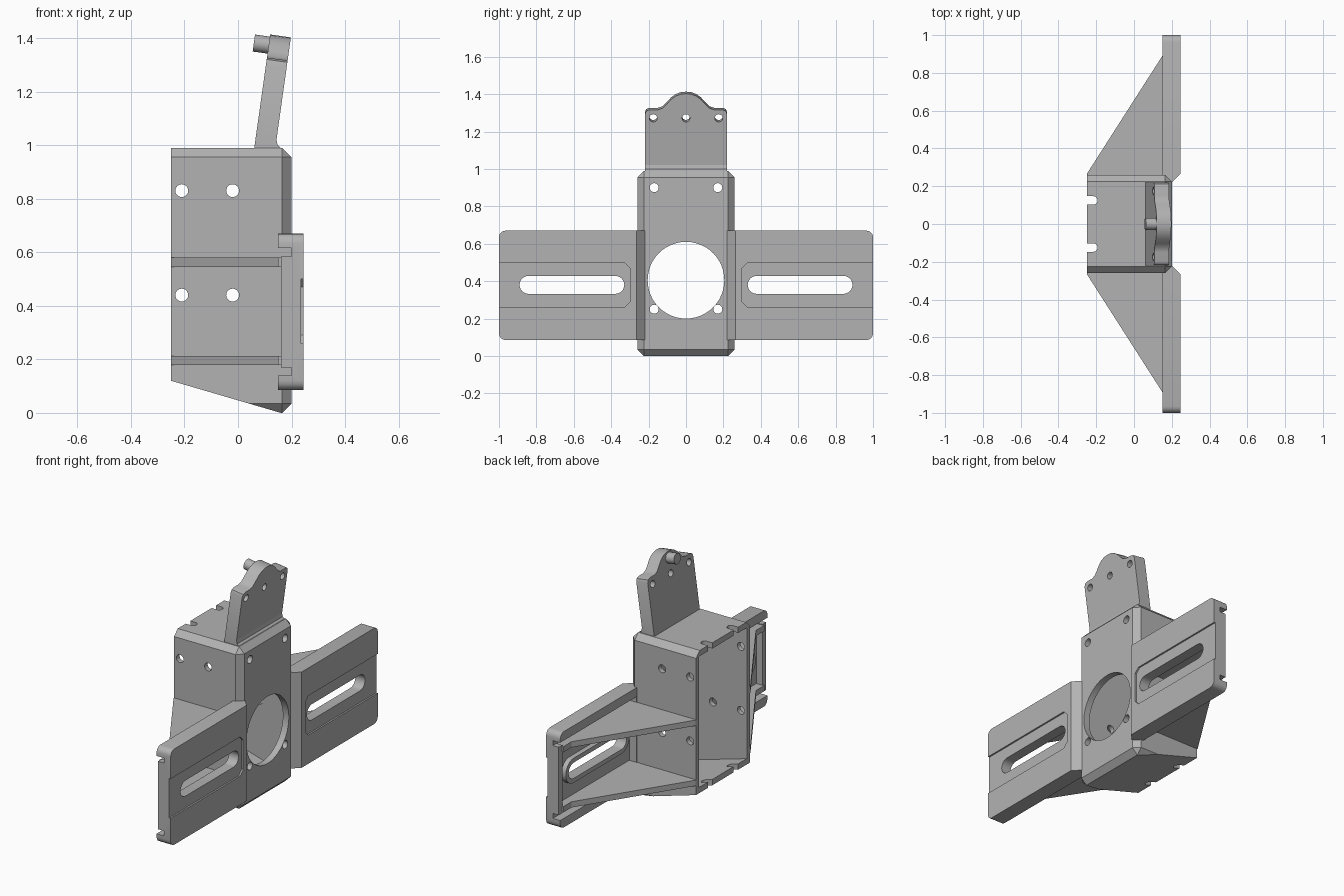
import bpy, bmesh, math
from mathutils import Vector, Matrix

if "Cube" in bpy.data.objects:
    bpy.data.objects.remove(bpy.data.objects["Cube"])

grey = bpy.data.materials.new("plain grey")
grey.use_nodes = True
colour = (0.45, 0.45, 0.45, 1)
grey.diffuse_color = colour
grey.node_tree.nodes["Principled BSDF"].inputs["Base Color"].default_value = colour


def add_object(name, bm):
    bmesh.ops.recalc_face_normals(bm, faces=bm.faces)
    mesh = bpy.data.meshes.new(name)
    bm.to_mesh(mesh)
    bm.free()
    mesh.materials.append(grey)
    obj = bpy.data.objects.new(name, mesh)
    bpy.context.collection.objects.link(obj)
    return obj


def prism(points, axis, low, high):
    """Extrude a flat outline along one axis."""
    bm = bmesh.new()
    verts = []
    for p in points:
        co = list(p)
        co.insert(axis, low)
        verts.append(bm.verts.new(co))
    face = bm.faces.new(verts)
    new = bmesh.ops.extrude_face_region(bm, geom=[face])["geom"]
    shift = Vector((0, 0, 0))
    shift[axis] = high - low
    bmesh.ops.translate(bm, vec=shift, verts=[v for v in new if isinstance(v, bmesh.types.BMVert)])
    return bm


def box(x, y, z):
    return prism([(x[0], y[0]), (x[1], y[0]), (x[1], y[1]), (x[0], y[1])], 2, *z)


def stadium(u, v, half, radius, steps=12):
    """Rounded slot outline; half = 0 gives a circle."""
    pts = []
    for side in (1, -1):
        for i in range(steps + 1 if half else steps):
            a = math.pi * i / steps - math.pi / 2 + (0 if side > 0 else math.pi)
            pts.append((u + side * half + radius * math.cos(a), v + radius * math.sin(a)))
    return pts


def cut(obj, cutters):
    bpy.context.view_layer.objects.active = obj
    for bm in cutters:
        tool = add_object("cutter", bm)
        tool.hide_render = True
        mod = obj.modifiers.new("cut", "BOOLEAN")
        mod.operation = "DIFFERENCE"
        mod.solver = "EXACT"
        mod.object = tool
        bpy.ops.object.modifier_apply(modifier=mod.name)
        bpy.data.objects.remove(tool)


def smooth(obj):
    bpy.ops.object.select_all(action="DESELECT")
    obj.select_set(True)
    bpy.context.view_layer.objects.active = obj
    bpy.ops.object.shade_smooth_by_angle(angle=math.radians(30))


# Housing: chamfered box, open at the back, with a sloping floor
bm = box((-0.25, 0.2), (-0.26, 0.26), (0, 0.99))
edges = [e for e in bm.edges if any(v.co.x > 0 for v in e.verts)]
bmesh.ops.bevel(bm, geom=edges, offset=0.035, segments=1, affect="EDGES")
cut_plane = bmesh.ops.bisect_plane(bm, geom=bm.verts[:] + bm.edges[:] + bm.faces[:],
                                   plane_co=(0.16, 0, 0), plane_no=(-0.12, 0, -0.41), clear_outer=True)
rim = [e for e in cut_plane["geom_cut"] if isinstance(e, bmesh.types.BMEdge)]
bmesh.ops.holes_fill(bm, edges=rim)
housing = add_object("housing", bm)
cutters = [prism([(-0.3, 0.17), (0.16, 0.037), (0.16, 0.955), (-0.3, 0.955)], 1, -0.23, 0.23),
           prism(stadium(0, 0.405, 0, 0.205, 24), 0, 0.1, 0.3)]
for y in (-0.17, 0.17):
    for z in (0.25, 0.9):
        cutters.append(prism(stadium(y, z, 0, 0.024), 0, 0.1, 0.3))
for x in (-0.21, -0.02):
    for z in (0.44, 0.83):
        cutters.append(prism(stadium(x, z, 0, 0.024), 1, -0.4, 0.4))
for y in (-0.125, 0.125):
    cutters.append(prism(stadium(-0.26, y, 0.045, 0.022), 2, -0.1, 1.1))
cut(housing, cutters)
smooth(housing)

# Side wings with slots and gussets
for side, label in ((1, "left"), (-1, "right")):
    def ys(a, b):
        return tuple(sorted((side * a, side * b)))

    outline = [(0.15, 0.26), (0.165, 0.22), (0.2, 0.22), (0.245, 0.265), (0.245, 1), (0.15, 1)]
    bm = prism([(x, side * y) for x, y in outline], 2, 0.085, 0.67)
    corners = [e for e in bm.edges if all(abs(v.co.y) > 0.99 for v in e.verts)
               and abs(e.verts[0].co.z - e.verts[1].co.z) < 0.01]
    bmesh.ops.bevel(bm, geom=corners, offset=0.035, segments=4, profile=0.5, affect="EDGES")
    wing = add_object("wing_" + label, bm)
    slot = prism(stadium(side * 0.61, 0.38, 0.232, 0.048), 0, 0.1, 0.3)
    recess = prism([(side * 0.3, 0.29), (side * 0.33, 0.26), (side * 1.1, 0.26),
                    (side * 1.1, 0.5), (side * 0.33, 0.5), (side * 0.3, 0.47)], 0, 0.235, 0.3)
    cut(wing, [box((0.1, 0.2), ys(0.262, 0.965), (0.14, 0.615)),
               box((0.1, 0.2), ys(0.9, 1.1), (0.585, 0.615)),
               box((0.1, 0.2), ys(0.9, 1.1), (0.14, 0.17)),
               box((0.1, 0.16), ys(0.9, 1.1), (0.165, 0.59)),
               recess, slot])
    smooth(wing)

    collar = add_object("slot_collar_" + label,
                        prism(stadium(side * 0.61, 0.38, 0.232, 0.075), 0, 0.17, 0.205))
    cut(collar, [prism(stadium(side * 0.61, 0.38, 0.232, 0.048), 0, 0.1, 0.3)])
    smooth(collar)

    for level, z in (("lower", 0.178), ("upper", 0.545)):
        corners = [(-0.25, 0.25), (-0.25, 0.265), (0.15, 0.89), (0.15, 0.97), (0.205, 0.97), (0.205, 0.25)]
        add_object(f"gusset_{level}_{label}",
                   prism([(x, side * y) for x, y in corners], 2, z, z + 0.035))

# Leaning top tab with a lobed head, three holes and a pin
lean = Matrix.Translation((0.098, 0, 0.975)) @ Matrix.Rotation(math.radians(8), 4, "Y")
half = [(0.22, -0.005), (0.22, 0.325), (0.213, 0.343), (0.195, 0.35), (0.15, 0.35), (0.125, 0.358),
        (0.105, 0.378), (0.08, 0.406), (0.055, 0.424), (0.028, 0.434)]
lobes = half + [(0, 0.437)] + [(-y, z) for y, z in reversed(half)]
tab = add_object("top_tab", prism(lobes, 0, -0.039, 0.039))
cut(tab, [prism(stadium(y, 0.305, 0, 0.021), 0, -0.2, 0.2) for y in (-0.175, 0, 0.175)])
tab.data.transform(lean)
smooth(tab)

pin = add_object("tab_pin", prism(stadium(0, 0.397, 0, 0.032), 0, -0.095, -0.03))
pin.data.transform(lean)
smooth(pin)

# Fillet where the tab meets the housing
add_object("tab_fillet", prism([(0.12, 0.98), (0.166, 0.985), (0.148, 1.0), (0.142, 1.03), (0.12, 1.03)],
                               1, -0.22, 0.22))
